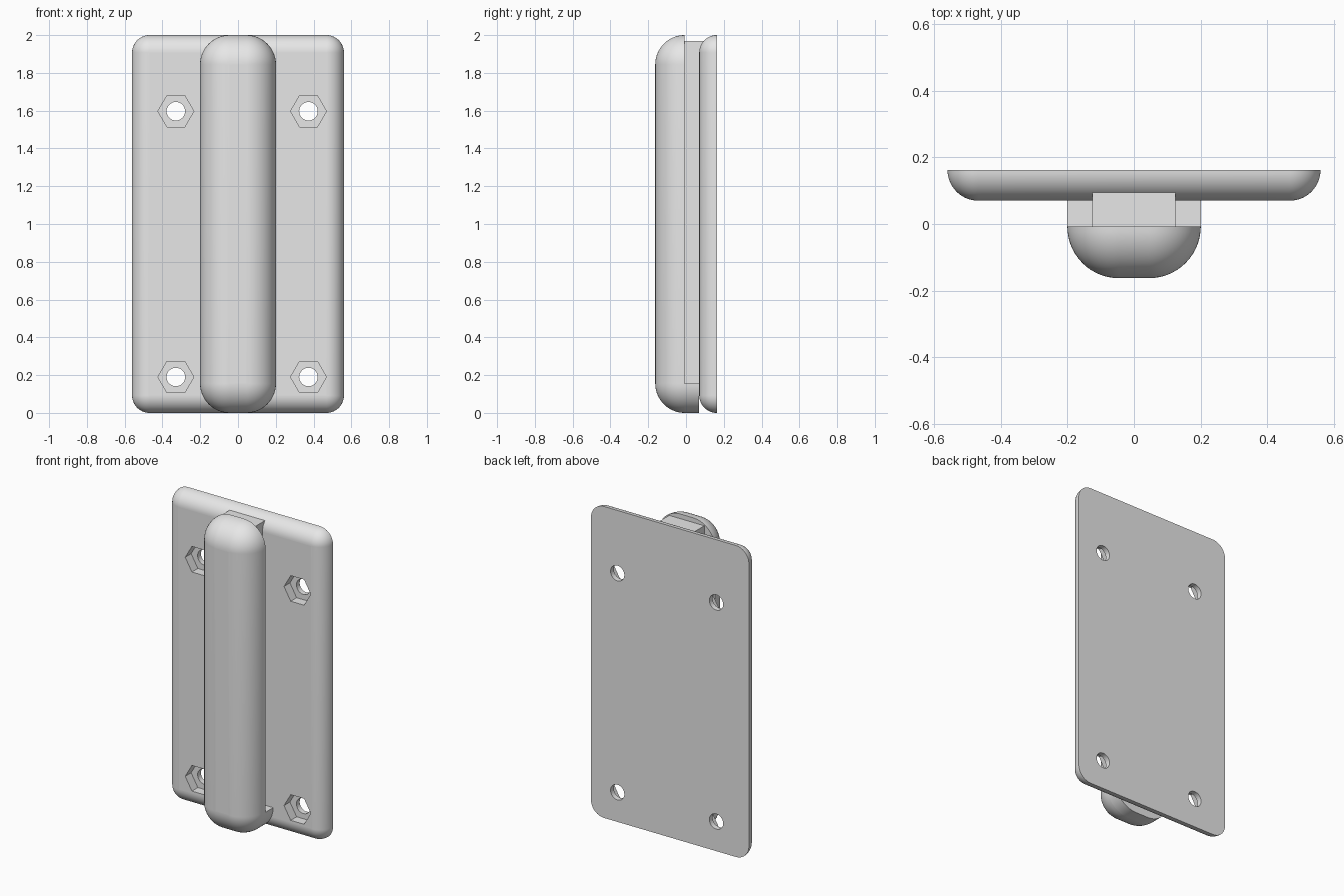
import bpy, bmesh, math
from mathutils import Matrix

if "Cube" in bpy.data.objects:
    bpy.data.objects.remove(bpy.data.objects["Cube"])

SEG = 14                       # segments per quarter round
Y_BACK, Y_PLATE = 0.163, 0.07  # back and front of the mounting plate
Y_GRIP, Y_FRONT = -0.007, -0.163  # back and front of the grip

grey = bpy.data.materials.new("light_grey")
grey.diffuse_color = (0.8, 0.8, 0.8, 1)
grey.use_nodes = True
grey.node_tree.nodes["Principled BSDF"].inputs["Base Color"].default_value = grey.diffuse_color


def finish(bm, name):
    bmesh.ops.remove_doubles(bm, verts=bm.verts, dist=1e-5)
    bmesh.ops.recalc_face_normals(bm, faces=bm.faces)
    me = bpy.data.meshes.new(name)
    bm.to_mesh(me)
    bm.free()
    ob = bpy.data.objects.new(name, me)
    bpy.context.collection.objects.link(ob)
    me.materials.append(grey)
    return ob


def outline(hw, r, inset):
    """Rounded rectangle in x/z, spanning z 0..2 before the inset."""
    cx, rad = hw - r, r - inset
    pts = []
    for q, (sx, sz) in enumerate([(1, 1), (-1, 1), (-1, -1), (1, -1)]):
        for i in range(SEG + 1):
            a = (q + i / SEG) * math.pi / 2
            pts.append((sx * cx + rad * math.cos(a),
                        1 + sz * (1 - r) + rad * math.sin(a)))
    return pts


def pillow(name, hw, y_back, y_front):
    """Flat-backed slab whose front edges are full quarter rounds."""
    bm = bmesh.new()
    r = y_back - y_front
    rings = []
    for i in range(SEG + 1):
        a = i / SEG * math.pi / 2
        y = y_back - r * math.sin(a)
        rings.append([bm.verts.new((x, y, z))
                      for x, z in outline(hw, r, r * (1 - math.cos(a)))])
    n = len(rings[0])
    for lo, hi in zip(rings, rings[1:]):
        for k in range(n):
            bm.faces.new((lo[k], lo[(k + 1) % n], hi[(k + 1) % n], hi[k]))
    bm.faces.new(rings[0])
    bm.faces.new(rings[-1])
    bmesh.ops.dissolve_degenerate(bm, edges=bm.edges, dist=1e-5)
    return finish(bm, name)


def prism(name, pts, y0, y1):
    """Extrude an x/z polygon along y."""
    bm = bmesh.new()
    a = [bm.verts.new((x, y0, z)) for x, z in pts]
    b = [bm.verts.new((x, y1, z)) for x, z in pts]
    bm.faces.new(a)
    bm.faces.new(b)
    for k in range(len(pts)):
        j = (k + 1) % len(pts)
        bm.faces.new((a[k], a[j], b[j], b[k]))
    return finish(bm, name)


def ngon(x, z, r, n):
    return [(x + r * math.cos(2 * math.pi * k / n),
             z + r * math.sin(2 * math.pi * k / n)) for k in range(n)]


def activate(ob):
    bpy.ops.object.select_all(action='DESELECT')
    ob.select_set(True)
    bpy.context.view_layer.objects.active = ob


def smooth(ob):
    activate(ob)
    bpy.ops.object.shade_smooth_by_angle(angle=math.radians(30))
    for p in ob.data.polygons:
        if abs(p.normal.y) > 0.9995:   # keep the broad faces flat
            p.use_smooth = False


# Mounting plate with four hex nut pockets and through holes
plate = pillow("mounting_plate", 0.561, Y_BACK, Y_PLATE)
activate(plate)
for x in (-0.329, 0.373):
    for z in (0.19, 1.597):
        for pts, y1 in ((ngon(x, z, 0.095, 6), Y_PLATE + 0.06),
                        (ngon(x, z, 0.049, 32), Y_BACK + 0.1)):
            cutter = prism("cutter", pts, Y_PLATE - 0.1, y1)
            cutter.hide_render = True
            mod = plate.modifiers.new("hole", 'BOOLEAN')
            mod.operation, mod.solver, mod.object = 'DIFFERENCE', 'EXACT', cutter
            bpy.ops.object.modifier_apply(modifier=mod.name)
            bpy.data.objects.remove(cutter)
smooth(plate)

# Rounded front grip
R = Y_GRIP - Y_FRONT
smooth(pillow("grip", 0.201, Y_GRIP, Y_FRONT))

# Narrow stem joining grip and plate
prism("stem", [(-0.125, 0.1), (0.125, 0.1), (0.125, 1.97), (-0.125, 1.97)],
      Y_GRIP, Y_PLATE + 0.05)

# Full-width stop at the bottom, following the grip's rounded end
foot = [p for p in outline(0.201, R, 0) if p[1] <= R + 1e-4]
smooth(prism("bottom_stop", foot, Y_GRIP, Y_PLATE))
